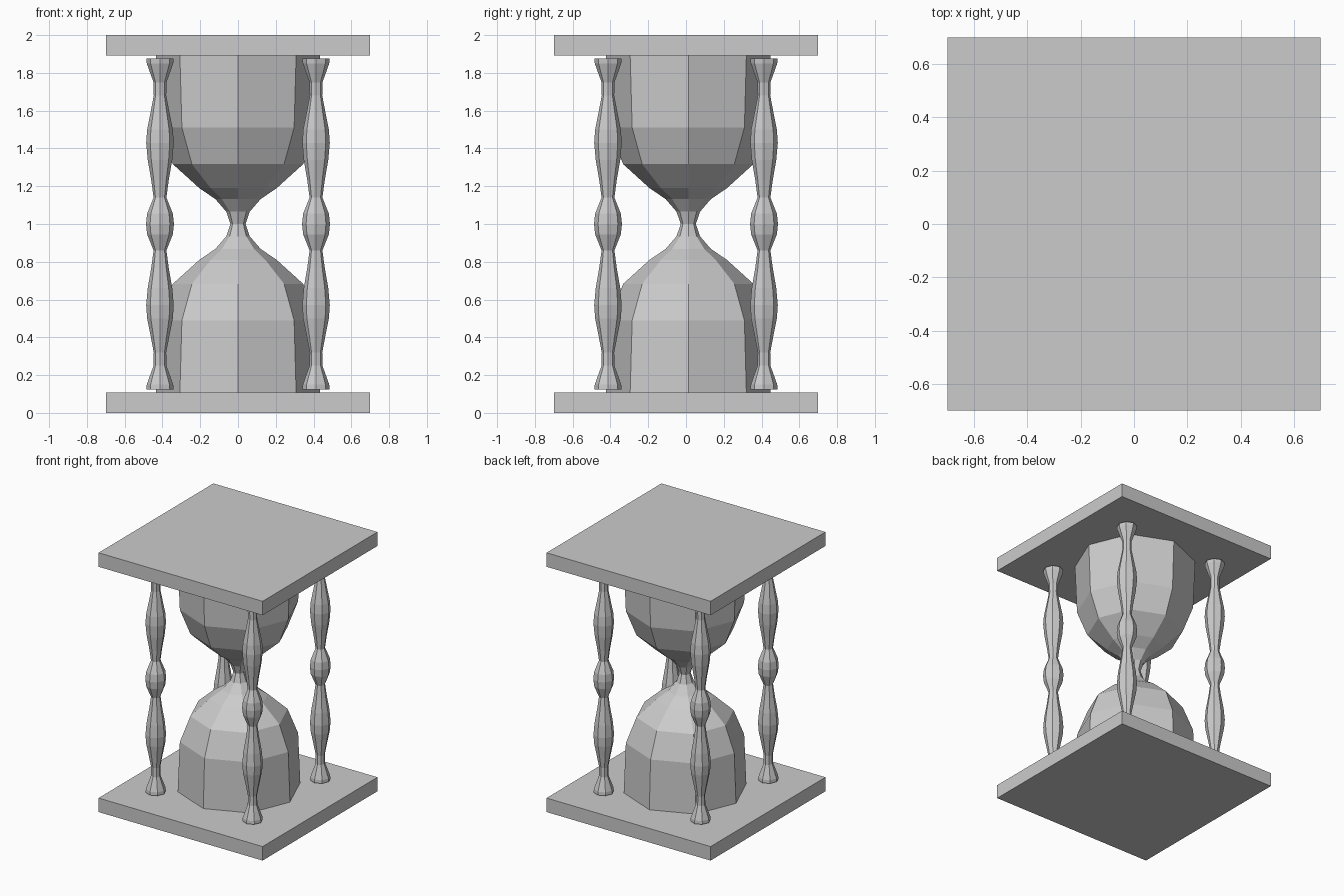
import bpy
import bmesh
from math import cos, sin, tau

if "Cube" in bpy.data.objects:
    bpy.data.objects.remove(bpy.data.objects["Cube"], do_unlink=True)

# Single plain grey for every part
grey = bpy.data.materials.new("plain grey")
grey.use_nodes = True
colour = (0.6, 0.6, 0.6, 1)
grey.diffuse_color = colour
grey.node_tree.nodes["Principled BSDF"].inputs["Base Color"].default_value = colour


def finish(name, bm, location):
    bmesh.ops.recalc_face_normals(bm, faces=bm.faces)
    mesh = bpy.data.meshes.new(name)
    bm.to_mesh(mesh)
    bm.free()
    mesh.materials.append(grey)
    obj = bpy.data.objects.new(name, mesh)
    obj.location = location
    bpy.context.collection.objects.link(obj)
    return obj


def plate(name, z, width=1.4, height=0.108):
    bm = bmesh.new()
    bmesh.ops.create_cube(bm, size=1)
    bmesh.ops.scale(bm, vec=(width, width, height), verts=bm.verts)
    return finish(name, bm, (0, 0, z))


def turned(name, half_profile, sides, location):
    """Lathe a (radius, z) half profile mirrored about the middle height z = 1."""
    upper = [(r, 2 - z) for r, z in reversed(half_profile[:-1])]
    bm = bmesh.new()
    rings = [[bm.verts.new((r * cos(tau * i / sides), r * sin(tau * i / sides), z))
              for i in range(sides)] for r, z in half_profile + upper]
    for low, high in zip(rings, rings[1:]):
        for i in range(sides):
            j = (i + 1) % sides
            bm.faces.new((low[i], low[j], high[j], high[i]))
    bm.faces.new(rings[0])
    bm.faces.new(rings[-1])
    return finish(name, bm, location)


# Square end plates
plate("bottom_plate", 0.054)
plate("top_plate", 1.946)

# Faceted glass bulbs, sitting slightly behind the centre
bulb = [(0.435, 0.108), (0.42, 0.49), (0.345, 0.683), (0.205, 0.81),
        (0.12, 0.868), (0.062, 0.935), (0.04, 1.0)]
turned("glass_bulbs", bulb, 8, (0, 0.012, 0))

# Four turned posts, one near each corner
post = [(0.072, 0.125), (0.07, 0.15), (0.054, 0.195), (0.034, 0.25),
        (0.033, 0.32), (0.052, 0.42), (0.068, 0.5), (0.073, 0.57),
        (0.065, 0.66), (0.046, 0.77), (0.034, 0.86), (0.052, 0.905),
        (0.068, 0.945), (0.074, 1.0)]
for side, x in (("right", -0.413), ("left", 0.413)):
    for end, y in (("front", -0.413), ("back", 0.413)):
        turned(f"{end}_{side}_post", post, 8, (x, y, 0))
